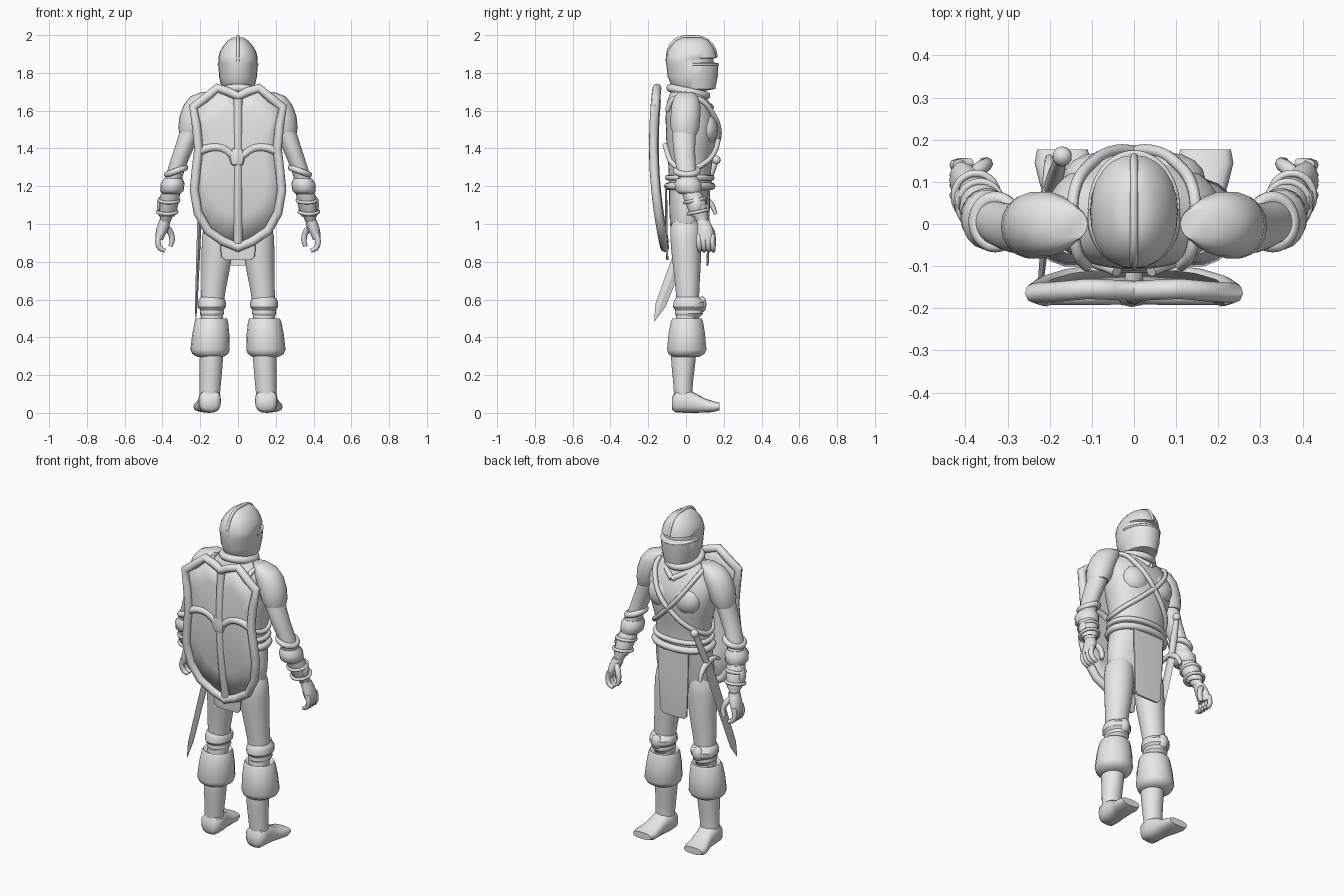
import bpy
import bmesh
from math import sin, cos, pi, radians, copysign
from mathutils import Matrix, Vector

old_cube = bpy.data.objects.get("Cube")
if old_cube:
    bpy.data.objects.remove(old_cube, do_unlink=True)

grey = bpy.data.materials.new("plain grey")
grey.use_nodes = True
grey.diffuse_color = (0.8, 0.8, 0.8, 1)
grey.node_tree.nodes["Principled BSDF"].inputs["Base Color"].default_value = (0.8, 0.8, 0.8, 1)


def finish(name, mesh, mirror=False, subdivide=0, solid=0, sharp=50):
    """Link the mesh as a shaded object with optional modifiers."""
    mesh.materials.clear()
    mesh.materials.append(grey)
    for face in mesh.polygons:
        face.use_smooth = True
    mesh.set_sharp_from_angle(angle=radians(sharp))
    part = bpy.data.objects.new(name, mesh)
    bpy.context.collection.objects.link(part)
    if solid:
        part.modifiers.new("thickness", "SOLIDIFY").thickness = solid
    if mirror:
        part.modifiers.new("mirror", "MIRROR").use_mirror_merge = False
    if subdivide:
        part.modifiers.new("smooth", "SUBSURF").levels = subdivide
        part.modifiers["smooth"].render_levels = subdivide
    return part


def oval(angle, ra, rb, power):
    """Point on a rounded-box oval."""
    c, s = cos(angle), sin(angle)
    return (copysign(abs(c) ** (2 / power), c) * ra, copysign(abs(s) ** (2 / power), s) * rb)


def loft(name, rings, sides=18, power=2, axis="Z", **options):
    """Skin ovals (x, y, z, radius a, radius b) stacked along an axis."""
    bm = bmesh.new()
    loops = []
    for x, y, z, ra, rb in rings:
        loop = []
        for i in range(sides):
            a, b = oval(2 * pi * i / sides, ra, rb, power)
            loop.append(bm.verts.new((x + a, y + b, z) if axis == "Z" else (x + a, y, z + b)))
        loops.append(loop)
    for low, high in zip(loops, loops[1:]):
        for i in range(sides):
            j = (i + 1) % sides
            bm.faces.new((low[i], low[j], high[j], high[i]))
    bm.faces.new(loops[0])
    bm.faces.new(loops[-1])
    bmesh.ops.recalc_face_normals(bm, faces=bm.faces)
    mesh = bpy.data.meshes.new(name)
    bm.to_mesh(mesh)
    bm.free()
    return finish(name, mesh, **options)


def tube(name, points, radius, closed=False, taper=None, kind="BEZIER", **options):
    """Round bar along a path."""
    curve = bpy.data.curves.new(name, "CURVE")
    curve.dimensions = "3D"
    curve.bevel_depth, curve.bevel_resolution = radius, 2
    curve.resolution_u, curve.use_fill_caps = 4, True
    spline = curve.splines.new(kind)
    knots = spline.bezier_points if kind == "BEZIER" else spline.points
    knots.add(len(points) - 1)
    spline.use_cyclic_u = closed
    for i, (knot, point) in enumerate(zip(knots, points)):
        if kind == "BEZIER":
            knot.handle_left_type = knot.handle_right_type = "AUTO"
            knot.co = point
        else:
            knot.co = (*point, 1)
        knot.radius = taper[i] if taper else 1
    temp = bpy.data.objects.new(name + " path", curve)
    bpy.context.collection.objects.link(temp)
    graph = bpy.context.evaluated_depsgraph_get()
    mesh = bpy.data.meshes.new_from_object(temp.evaluated_get(graph))
    bpy.data.objects.remove(temp, do_unlink=True)
    return finish(name, mesh, **options)


def ball(name, centre, size, segments=16, **options):
    bm = bmesh.new()
    bmesh.ops.create_uvsphere(bm, u_segments=segments, v_segments=segments // 2, radius=1,
                              matrix=Matrix.Translation(centre) @ Matrix.Diagonal((*size, 1)))
    mesh = bpy.data.meshes.new(name)
    bm.to_mesh(mesh)
    bm.free()
    return finish(name, mesh, **options)


# Torso
torso = [(0, 0, .87, .13, .07), (0, 0, 1.0, .185, .088), (0, .01, 1.12, .18, .1),
         (0, .02, 1.2, .165, .112), (0, .02, 1.3, .16, .112), (0, .025, 1.4, .185, .13),
         (0, .03, 1.5, .21, .138), (0, .02, 1.58, .21, .13), (0, .005, 1.65, .18, .108),
         (0, .005, 1.69, .11, .09), (0, .005, 1.75, .07, .07)]
loft("torso", torso, sides=24, power=2.2, subdivide=1)
ball("chest_muscle", (.08, .105, 1.5), (.09, .065, .085), mirror=True)


def on_torso(degrees, z, lift=.004):
    """Point on the torso surface at a heading and height."""
    for low, high in zip(torso, torso[1:]):
        if low[2] <= z <= high[2]:
            t = (z - low[2]) / (high[2] - low[2])
            y, ra, rb = [low[k] + (high[k] - low[k]) * t for k in (1, 3, 4)]
            a, b = oval(radians(degrees), ra + lift, rb + lift, 2.2)
            return (a, y + b, z)


# Belts, crossed straps and collar
for name, z, radius in (("belt", 1.2, .02), ("upper_belt", 1.245, .015)):
    tube(name, [on_torso(d, z) for d in range(0, 360, 20)], radius, closed=True)
tube("chest_strap", [on_torso(d, z, .008) for d, z in
     ((-60, 1.6), (-40, 1.66), (0, 1.675), (40, 1.655), (62, 1.59), (80, 1.5), (95, 1.43),
      (115, 1.37), (145, 1.32), (180, 1.29), (220, 1.31), (260, 1.42))], .014, mirror=True)
tube("collar", [(.088 * cos(a), .012 + .095 * sin(a), 1.70 - .02 * sin(a))
     for a in [pi * i / 8 for i in range(16)]], .022, closed=True)
tube("neck_cloth", [(.1, -.01, 1.69), (.075, .08, 1.66), (0, .135, 1.615)], .016, mirror=True)

# Front and back cloth flaps
for name, front, bottom in (("front_flap", 1, .78), ("back_flap", -1, .81)):
    shift = .015 if front > 0 else 0
    loft(name, [(0, front * y + shift, z, w, .006) for z, w, y in
         ((bottom, .07, .098), (bottom + .02, .09, .1), (1.0, .1, .104), (1.2, .105, .106))],
         sides=16, power=6)

# Helmet with visor step and crest
helmet = [(1.70, .06, -.05, .075), (1.715, .085, -.07, .155), (1.78, .1, -.097, .168),
          (1.85, .105, -.105, .172), (1.856, .103, -.105, .145), (1.876, .103, -.105, .145),
          (1.88, .104, -.105, .164), (1.91, .097, -.099, .157), (1.94, .08, -.083, .143),
          (1.97, .055, -.055, .12), (1.987, .028, -.02, .085)]
loft("helmet", [(0, (back + front) / 2, z, w, (front - back) / 2) for z, w, back, front in helmet],
     sides=24, power=2.1, sharp=40)
tube("helmet_crest", [(0, -.1, 1.86), (0, -.088, 1.93), (0, -.05, 1.976), (0, .03, 1.991),
     (0, .1, 1.978), (0, .145, 1.935), (0, .16, 1.885)], .009)
tube("visor_lip", [(.103 * cos(a), .034 + .134 * sin(a), 1.845)
     for a in [pi * i / 10 for i in range(11)]], .007)

# Arms
loft("arm", [(.17, 0, 1.66, .04, .05), (.215, -.005, 1.6, .06, .065), (.25, -.01, 1.5, .056, .064),
     (.285, -.012, 1.4, .052, .06), (.325, 0, 1.3, .046, .052), (.347, .012, 1.22, .045, .052),
     (.362, .04, 1.14, .047, .052), (.377, .07, 1.06, .036, .04), (.386, .09, 1.0, .032, .036)],
     mirror=True, subdivide=1)
loft("shoulder_plate", [(.15, 0, 1.70, .04, .04), (.185, 0, 1.675, .068, .063),
     (.21, 0, 1.63, .078, .077), (.233, -.003, 1.57, .077, .08), (.246, -.005, 1.51, .07, .077),
     (.256, -.005, 1.475, .054, .064)], mirror=True)
tube("elbow_ring", [(.328 + .048 * cos(a), .005 + .056 * sin(a), 1.28 - .018 * cos(a))
     for a in [pi * i / 6 for i in range(12)]], .017, closed=True, mirror=True)
loft("elbow_guard", [(.352, .02, 1.16, .048, .055), (.35, .015, 1.175, .062, .07),
     (.346, .01, 1.215, .063, .072), (.342, .008, 1.24, .05, .056)], mirror=True)
loft("bracer", [(.378, .073, 1.04, .04, .044), (.375, .068, 1.055, .047, .05),
     (.363, .045, 1.13, .053, .057), (.357, .03, 1.165, .05, .052)], mirror=True)
for i, z in enumerate((1.065, 1.125)):
    x, y = .375 - .01 * i, .066 - .02 * i
    tube("bracer_band", [(x + .051 * cos(a), y + .054 * sin(a), z + .012 * sin(a))
         for a in [pi * k / 6 for k in range(12)]], .009, closed=True, mirror=True)
ball("bracer_plate", (.415, .055, 1.1), (.014, .03, .045), segments=8, mirror=True)

# Hands with curled fingers
loft("palm", [(.387, .09, 1.02, .03, .034), (.398, .1, .98, .033, .042),
     (.412, .103, .94, .026, .046), (.417, .103, .915, .02, .044)], mirror=True)
for i in range(4):
    y = .068 + .024 * i
    tube("finger", [(.415, y, .945), (.424, y, .905), (.412, y + .003, .872), (.386, y + .005, .858)],
         .0145, taper=(1, 1, .95, .75), mirror=True)
tube("thumb", [(.385, .115, .99), (.358, .137, .955), (.349, .144, .915), (.357, .147, .882)],
     .016, taper=(1.1, 1.05, .9, .7), mirror=True)

# Legs and armour
loft("leg", [(.095, 0, 1.05, .08, .085), (.108, -.002, .93, .088, .085), (.113, .004, .8, .08, .077),
     (.125, .006, .7, .07, .068), (.135, .01, .6, .062, .06), (.138, .008, .5, .056, .058),
     (.14, -.012, .35, .062, .068), (.141, -.014, .28, .064, .068), (.146, -.016, .16, .057, .052),
     (.15, -.015, .1, .056, .05), (.15, -.01, .05, .05, .05)], mirror=True, subdivide=1)
loft("knee_guard", [(.138, .01, .5, .05, .056), (.138, .015, .525, .064, .075),
     (.138, .015, .545, .062, .074), (.138, .016, .56, .073, .086), (.138, .018, .585, .074, .085),
     (.138, .012, .605, .066, .07), (.138, .01, .615, .055, .058)], mirror=True, sharp=30)
ball("knee_point", (.138, .085, .575), (.035, .024, .045), segments=8, mirror=True)
loft("greave", [(.145, 0, .295, .066, .07), (.147, .002, .312, .095, .096), (.148, .004, .335, .104, .106),
     (.144, .004, .42, .098, .098), (.141, .005, .485, .088, .086), (.14, .006, .5, .08, .078),
     (.14, .006, .49, .06, .06)], mirror=True, sharp=40)
loft("foot", [(.148, -.075, .05, .035, .03), (.149, -.055, .06, .058, .058), (.15, 0, .064, .06, .064),
     (.155, .05, .052, .055, .052), (.163, .1, .039, .062, .037), (.168, .145, .033, .068, .029),
     (.17, .177, .034, .06, .02)], sides=16, power=2.6, axis="Y", mirror=True)


# Shield
def shield_y(z):
    return -.172 + .2 * (z - 1.42) ** 2


half = [(.05, 1.7), (.11, 1.72), (.175, 1.665), (.237, 1.62), (.22, 1.52), (.208, 1.4),
        (.222, 1.28), (.232, 1.18), (.212, 1.06), (.16, .965), (.08, .91)]
outline = [(0, 1.675)] + half + [(0, .875)] + [(-x, z) for x, z in reversed(half)]
bm = bmesh.new()
rows = []
for scale in (1, .66, .33, .02):
    row = []
    for x, z in outline:
        height = 1.35 + (z - 1.35) * scale
        row.append(bm.verts.new((x * scale, shield_y(height) + .012 * scale ** 2 - .008, height)))
    rows.append(row)
for outer, inner in zip(rows, rows[1:]):
    for i in range(len(outline)):
        j = (i + 1) % len(outline)
        bm.faces.new((outer[i], outer[j], inner[j], inner[i]))
bm.faces.new(rows[-1])
bmesh.ops.recalc_face_normals(bm, faces=bm.faces)
panel = bpy.data.meshes.new("shield_panel")
bm.to_mesh(panel)
bm.free()
finish("shield_panel", panel, solid=.012)
tube("shield_rim", [(x, shield_y(z), z) for x, z in outline], .024, closed=True, kind="POLY")
tube("shield_upright", [(0, shield_y(z) + .004, z) for z in (.9, 1.05, 1.2, 1.35, 1.5, 1.66)], .024)
tube("shield_crossbar", [(x, shield_y(z) + .002, z) for x, z in
     ((-.205, 1.385), (-.14, 1.405), (-.08, 1.4), (0, 1.355), (.08, 1.4), (.14, 1.405), (.205, 1.385))],
     .022)
ball("shield_boss", (-.005, -.172, 1.355), (.05, .025, .058), segments=8, sharp=20)

# Sword, made upright and then tilted at the hip
sword = [
    loft("sword_blade", [(0, 0, -.69, .001, .002), (0, 0, -.6, .007, .028), (0, 0, -.3, .01, .034),
         (0, 0, 0, .012, .036)], sides=4, sharp=20),
    tube("sword_guard", [(0, -.1, -.045), (0, -.06, -.005), (0, 0, .01), (0, .06, -.005),
         (0, .1, -.045)], .016, taper=(.6, .9, 1.2, .9, .6)),
    loft("sword_grip", [(0, 0, 0, .018, .018), (.01, 0, .1, .02, .02), (.02, 0, .22, .015, .015)], sides=10),
    ball("sword_pommel", (.022, 0, .225), (.024, .024, .024), segments=10),
]
tilt = Matrix.Translation(Vector((-.2, .08, 1.13))) @ Matrix.Rotation(radians(-21), 4, "X")
for part in sword:
    part.data.transform(tilt @ Matrix.Rotation(radians(2), 4, "Y"))
